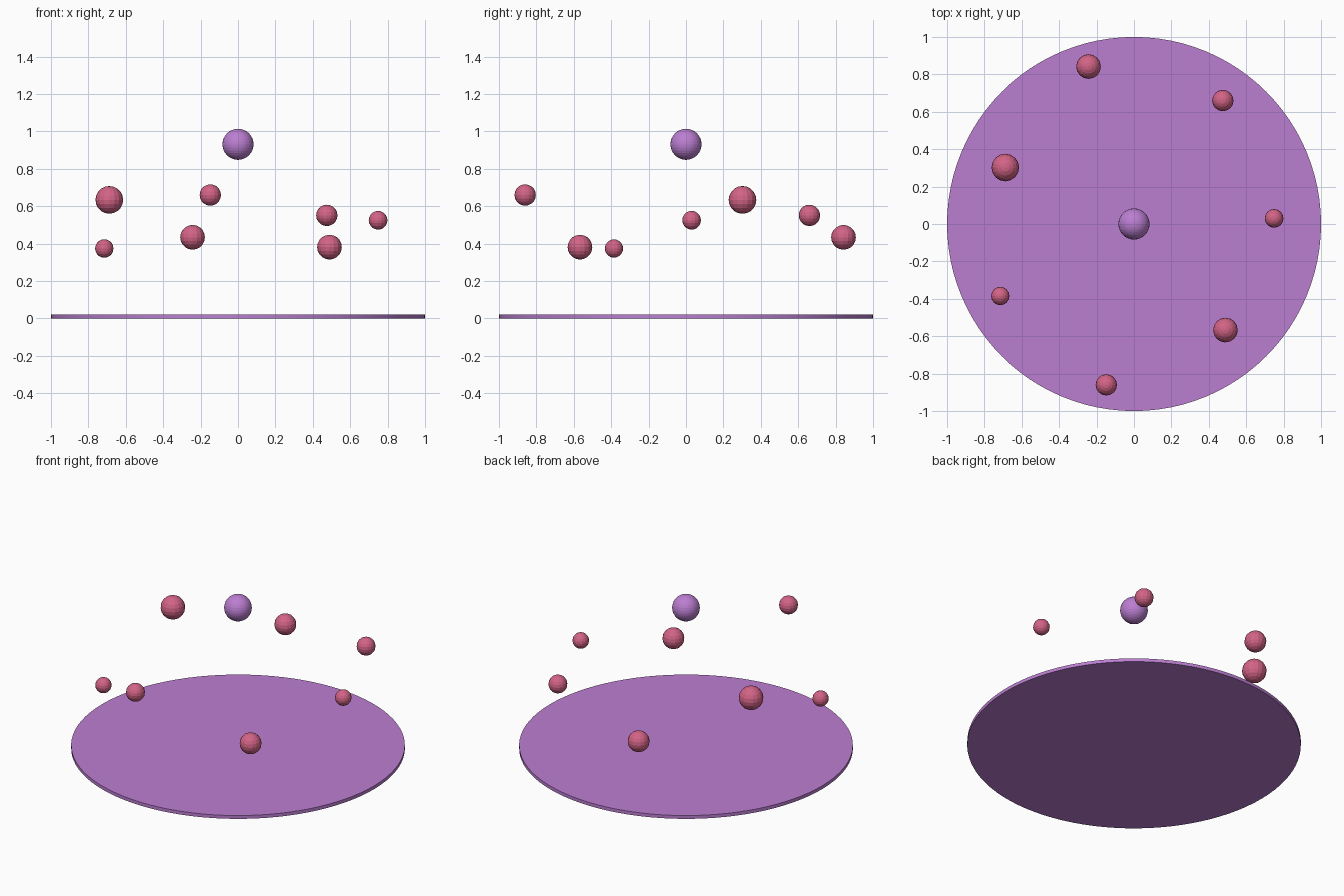
import bpy

if "Cube" in bpy.data.objects:
    bpy.data.objects.remove(bpy.data.objects["Cube"])


def material(name, color):
    m = bpy.data.materials.new(name)
    m.diffuse_color = (*color, 1.0)
    m.use_nodes = True
    m.node_tree.nodes["Principled BSDF"].inputs["Base Color"].default_value = m.diffuse_color
    return m


purple = material("orchid_purple", (0.50, 0.21, 0.64))
rose = material("rose_pink", (0.65, 0.127, 0.24))


def ball(name, location, radius, segments, rings, mat):
    bpy.ops.mesh.primitive_uv_sphere_add(
        segments=segments, ring_count=rings, radius=radius, location=location)
    ob = bpy.context.object
    ob.name = name
    ob.data.materials.append(mat)
    return ob


# Thin round base
THICKNESS = 0.022
bpy.ops.mesh.primitive_cylinder_add(
    vertices=96, radius=1.0, depth=THICKNESS, location=(0, 0, THICKNESS / 2))
base = bpy.context.object
base.name = "base_disc"
base.data.materials.append(purple)
bpy.ops.object.shade_smooth_by_angle()

# Large ball floating above the middle
ball("centre_ball", (0, 0, 0.931), 0.083, 32, 16, purple)

# Faceted balls floating in a ring around it: x, y, z, radius
ring = [
    (0.749, 0.03, 0.525, 0.050),
    (0.475, 0.66, 0.551, 0.057),
    (-0.243, 0.842, 0.434, 0.066),
    (-0.688, 0.302, 0.634, 0.074),
    (-0.715, -0.385, 0.374, 0.049),
    (-0.148, -0.86, 0.66, 0.057),
    (0.489, -0.567, 0.381, 0.066),
]
for i, (x, y, z, r) in enumerate(ring):
    ball(f"orbit_ball_{i + 1}", (x, y, z), r, 16, 10, rose)
